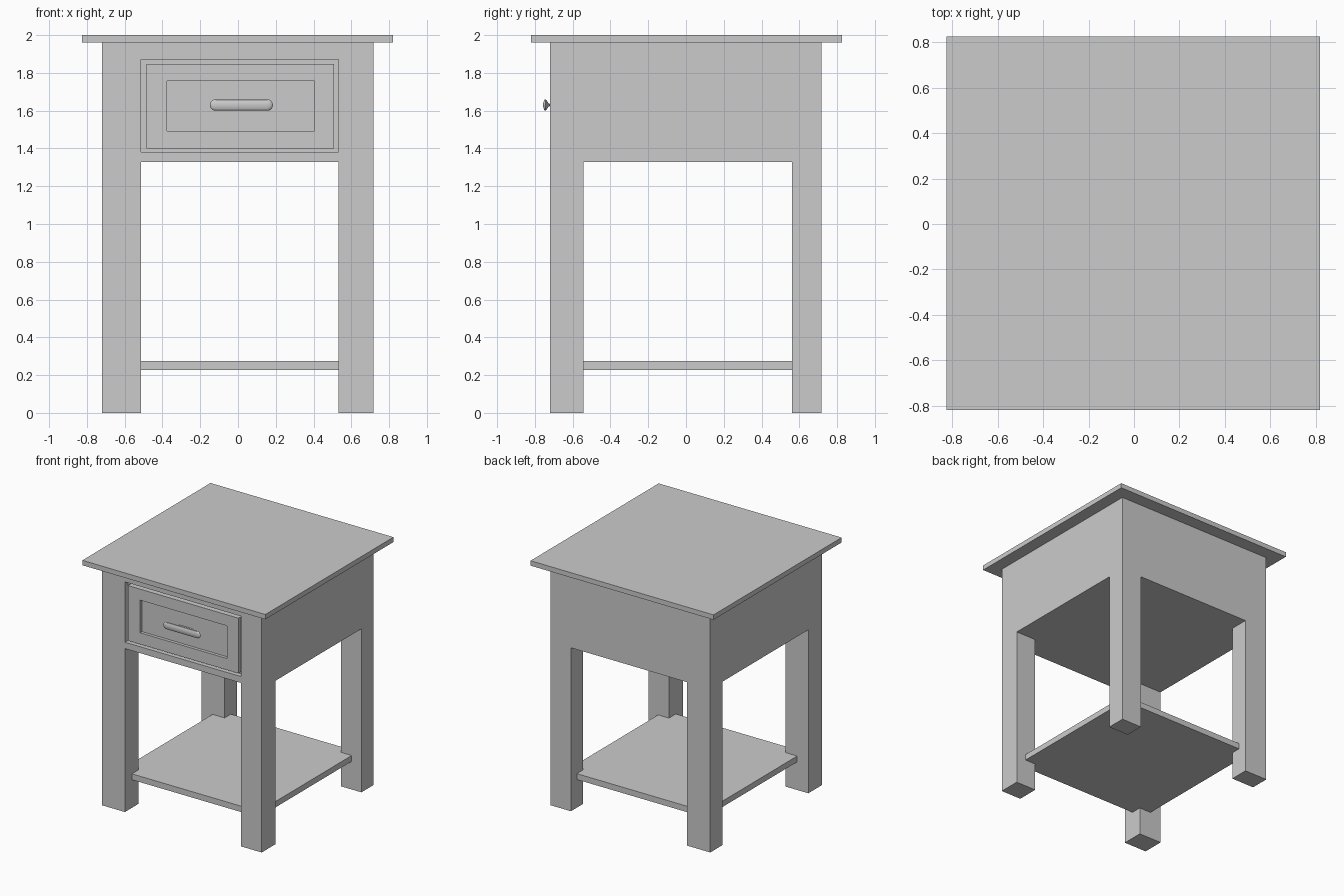
import bpy, bmesh, math

if "Cube" in bpy.data.objects:
    bpy.data.objects.remove(bpy.data.objects["Cube"])


def box(name, x0, x1, y0, y1, z0, z1):
    bm = bmesh.new()
    bmesh.ops.create_cube(bm, size=1)
    for v in bm.verts:
        v.co = (x1 if v.co.x > 0 else x0,
                y1 if v.co.y > 0 else y0,
                z1 if v.co.z > 0 else z0)
    return to_object(name, bm)


def to_object(name, bm):
    me = bpy.data.meshes.new(name)
    bmesh.ops.recalc_face_normals(bm, faces=bm.faces)
    bm.to_mesh(me)
    bm.free()
    ob = bpy.data.objects.new(name, me)
    bpy.context.collection.objects.link(ob)
    return ob


def cut(ob, *bounds):
    cutter = box("cutter", *bounds)
    cutter.hide_render = True
    mod = ob.modifiers.new("cut", 'BOOLEAN')
    mod.operation = 'DIFFERENCE'
    mod.solver = 'EXACT'
    mod.object = cutter
    bpy.context.view_layer.objects.active = ob
    bpy.ops.object.modifier_apply(modifier=mod.name)
    bpy.data.objects.remove(cutter)


# Table top
box("table_top", -0.825, 0.82, -0.82, 0.825, 1.96, 2.0)

# Carcass: one block, two crossing tunnels leave the four legs
frame = box("frame_with_legs", -0.72, 0.717, -0.72, 0.717, 0, 1.96)
cut(frame, -0.513, 0.533, -1, 1, -0.1, 1.328)
cut(frame, -1, 1, -0.542, 0.56, -0.1, 1.328)
# Drawer opening
cut(frame, -0.513, 0.533, -1, -0.68, 1.38, 1.87)

# Lower shelf, let into the legs
box("lower_shelf", -0.62, 0.63, -0.63, 0.64, 0.228, 0.276)

# Drawer front with a sunken panel
drawer = box("drawer_front", -0.485, 0.508, -0.72, -0.675, 1.40, 1.848)
cut(drawer, -0.376, 0.406, -1, -0.695, 1.493, 1.758)

# Handle: oblong rings (y, half straight length, radius) from stem to domed face
rings = [(-0.693, 0.06, 0.008), (-0.722, 0.06, 0.005), (-0.730, 0.10, 0.012),
         (-0.738, 0.13, 0.024), (-0.744, 0.137, 0.030), (-0.750, 0.136, 0.027),
         (-0.754, 0.134, 0.017), (-0.756, 0.132, 0.006)]
bm = bmesh.new()
loops = []
steps = 10
for y, half, r in rings:
    loop = []
    for side in (1, -1):
        for i in range(steps + 1):
            a = -math.pi / 2 + math.pi * i / steps
            loop.append(bm.verts.new((0.018 + side * (half + r * math.cos(a)), y,
                                      1.63 + side * r * math.sin(a))))
    loops.append(loop)
n = len(loops[0])
for a, b in zip(loops, loops[1:]):
    for i in range(n):
        j = (i + 1) % n
        bm.faces.new((a[i], a[j], b[j], b[i]))
bm.faces.new(loops[0])
bm.faces.new(loops[-1])
handle = to_object("drawer_handle", bm)
bpy.ops.object.select_all(action='DESELECT')
handle.select_set(True)
bpy.context.view_layer.objects.active = handle
bpy.ops.object.shade_smooth_by_angle(angle=math.radians(40))
